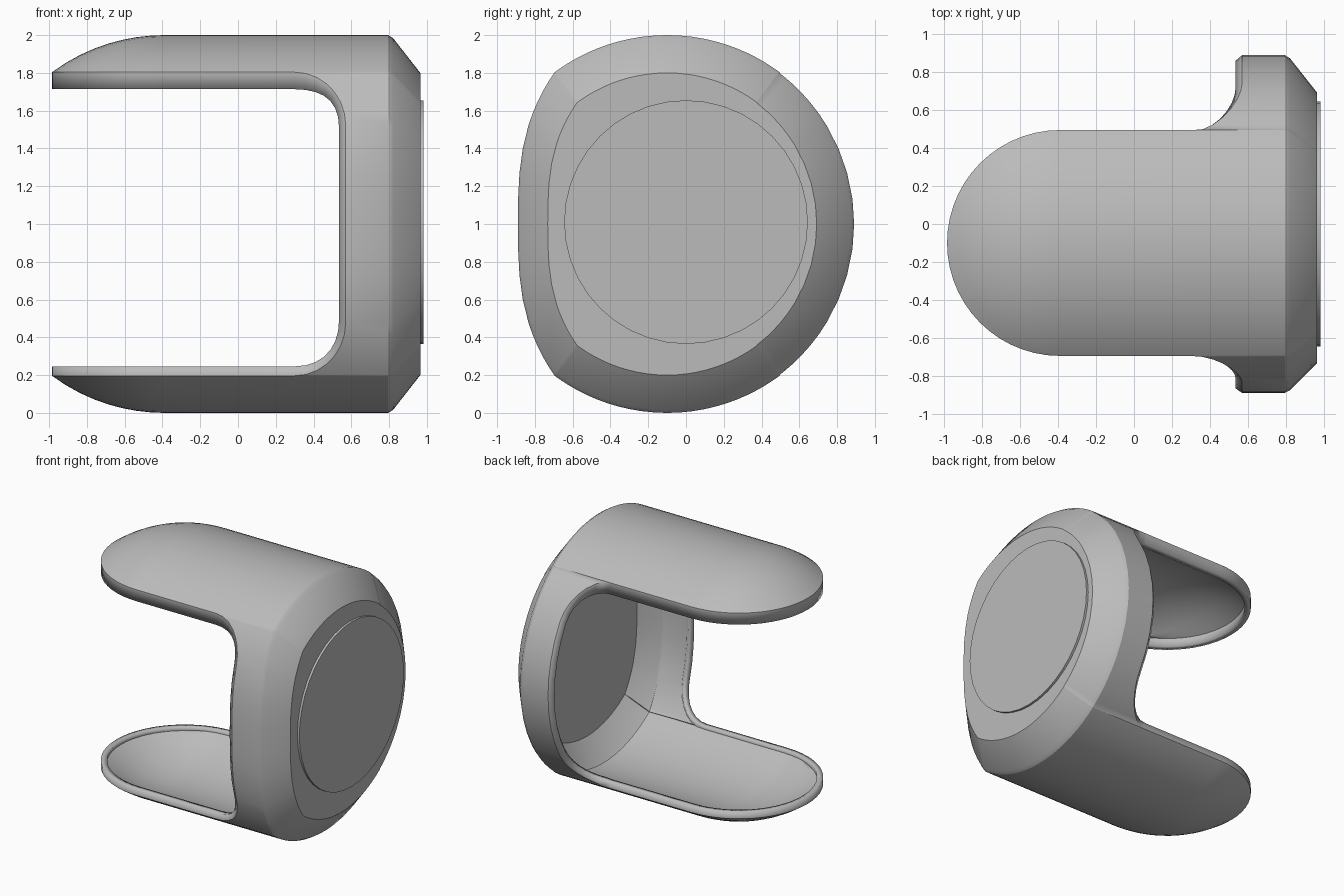
import bpy, bmesh, math

if "Cube" in bpy.data.objects:
    bpy.data.objects.remove(bpy.data.objects["Cube"], do_unlink=True)

grey = bpy.data.materials.new("plain_grey")
grey.use_nodes = True
grey.diffuse_color = (0.5, 0.5, 0.5, 1)
grey.node_tree.nodes["Principled BSDF"].inputs["Base Color"].default_value = grey.diffuse_color

CY, CZ = -0.1, 1.0        # centre of the round cross-section
HALF = 0.595              # half width of the tabs
RIM = math.sqrt(1 - HALF ** 2)
TIP, ROOT = -0.39, 0.3    # where a tab starts to round off, and where its fillet begins
OPEN = 0.57               # edge of the ring opening


def finish(bm, name):
    mesh = bpy.data.meshes.new(name)
    bm.to_mesh(mesh)
    bm.free()
    mesh.materials.append(grey)
    obj = bpy.data.objects.new(name, mesh)
    bpy.context.collection.objects.link(obj)
    bpy.ops.object.select_all(action="DESELECT")
    obj.select_set(True)
    bpy.context.view_layer.objects.active = obj
    return obj


def body_rows(y, z, x_end):
    """Points from the end cap over the chamfer to the end of the ring."""
    rows = [(0.965, 0.8), (0.822, 0.983), (0.795, 1), (x_end, 1)]
    return [(x, CY + (y - CY) * k, CZ + (z - CZ) * k) for x, k in rows]


def tab_column(side, angle):
    d = HALF * math.sin(angle)
    reach = HALF * math.cos(angle)
    rows = body_rows(CY + d, CZ + side * math.sqrt(1 - d * d), ROOT)
    for i in range(9):
        run = reach * i / 8
        rows.append((TIP - run, CY + d, CZ + side * math.sqrt(1 - d * d - run * run)))
    return rows


def side_column(y_of, h):
    u = min(1, (RIM - abs(h)) / 0.28)
    x_edge = ROOT + (OPEN - ROOT) * math.sqrt(1 - (1 - u) ** 2)
    return body_rows(y_of(h), CZ + h, x_edge)


def back_y(h):
    return CY + 0.99 * math.sqrt(1 - h * h)


def front_y(h):
    return -0.89 + 0.195 * (abs(h) / RIM) ** 2.9


# Columns run round the section: top tab, back wall, bottom tab, front wall
angles = [math.pi * (i / 28 - 0.5) for i in range(29)]
upper = [RIM - 0.28 * (1 - math.cos(math.pi / 2 * i / 7)) for i in range(1, 8)] + [0.4, 0.27, 0.13]
heights = upper + [0] + [-h for h in reversed(upper)]
columns = [tab_column(1, a) for a in angles]
columns += [side_column(back_y, h) for h in heights]
columns += [tab_column(-1, -a) for a in angles]
columns += [side_column(front_y, -h) for h in heights]

# Outer skin
bm = bmesh.new()
grid = [[bm.verts.new(p) for p in col] for col in columns]
cap = bm.faces.new([col[0] for col in grid])
for i, a in enumerate(grid):
    b = grid[(i + 1) % len(grid)]
    for j in range(min(len(a), len(b)) - 1):
        bm.faces.new((a[j], b[j], b[j + 1], a[j + 1]))
bmesh.ops.remove_doubles(bm, verts=bm.verts, dist=0.0005)

# Lip: straight skirt under the tabs, turned-in chamfer round the ring opening
edge_loop = [e for e in bm.edges if e.is_boundary]
new = bmesh.ops.extrude_edge_only(bm, edges=edge_loop)["geom"]
for v in (g for g in new if isinstance(g, bmesh.types.BMVert)):
    t = max(0, min(1, (v.co.x - ROOT) / (OPEN - ROOT))) ** 2
    up = 1 if v.co.z > CZ else -1
    drop = 0.09 if up > 0 else 0.05
    v.co.x -= 0.035 * t
    v.co.y += (CY - v.co.y) * 0.03 * t
    v.co.z += (CZ - v.co.z) * 0.03 * t - up * drop * (1 - t)
bmesh.ops.recalc_face_normals(bm, faces=bm.faces)
if max(bm.faces, key=lambda f: f.calc_area()).normal.x < 0:
    bmesh.ops.reverse_faces(bm, faces=bm.faces)
shell = finish(bm, "shell")
wall = shell.modifiers.new("wall", "SOLIDIFY")
wall.thickness = 0.045
wall.offset = -1
bpy.ops.object.shade_smooth_by_angle(angle=math.radians(28))

# Round plate on the closed end
bm = bmesh.new()
bmesh.ops.create_cone(bm, cap_ends=True, segments=40, radius1=0.645, radius2=0.645, depth=0.03)
for v in bm.verts:
    x, y, z = v.co
    v.co = (0.967 + z, x, 1.01 + y)
bmesh.ops.recalc_face_normals(bm, faces=bm.faces)
finish(bm, "end_disc")
bpy.ops.object.shade_smooth_by_angle(angle=math.radians(30))
